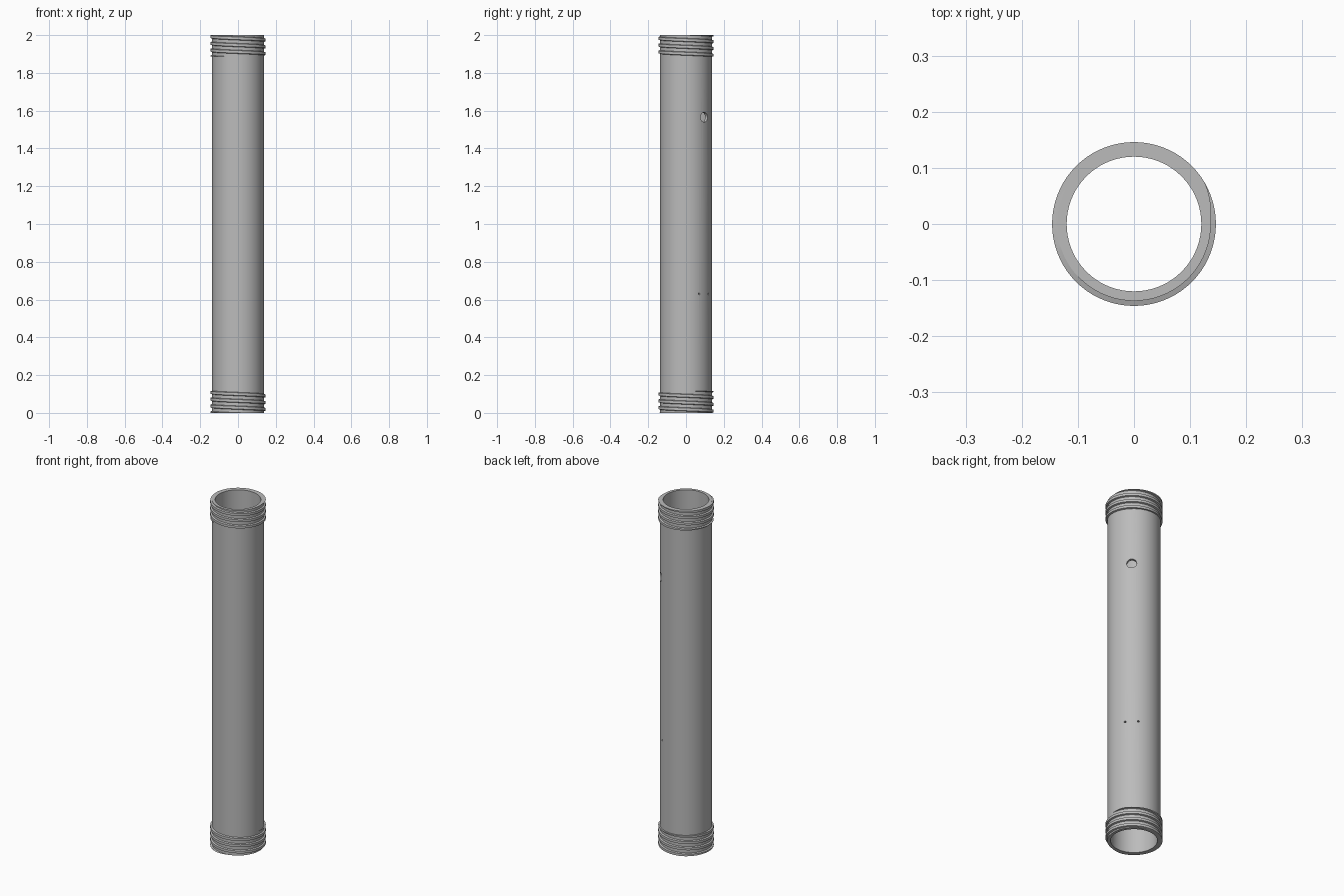
import bpy
import bmesh
from math import cos, sin, radians, pi, tau
from mathutils import Matrix, Vector

if "Cube" in bpy.data.objects:
    bpy.data.objects.remove(bpy.data.objects["Cube"])

SEG = 72
R_IN, R_OUT, R_CREST = 0.12, 0.137, 0.146
HEIGHT, PITCH = 2.0, 0.036

metal = bpy.data.materials.new("grey metal")
metal.use_nodes = True
grey = (0.5, 0.5, 0.5, 1)
metal.diffuse_color = grey
metal.node_tree.nodes["Principled BSDF"].inputs["Base Color"].default_value = grey


def make_object(name, bm):
    bmesh.ops.recalc_face_normals(bm, faces=bm.faces)
    mesh = bpy.data.meshes.new(name)
    bm.to_mesh(mesh)
    bm.free()
    mesh.materials.append(metal)
    obj = bpy.data.objects.new(name, mesh)
    bpy.context.collection.objects.link(obj)
    return obj


def select_only(obj):
    bpy.ops.object.select_all(action='DESELECT')
    obj.select_set(True)
    bpy.context.view_layer.objects.active = obj


# Hollow tube, spun from a rectangular wall section
def make_tube():
    bm = bmesh.new()
    section = [(R_IN, 0), (R_OUT, 0), (R_OUT, HEIGHT), (R_IN, HEIGHT)]
    rings = [[bm.verts.new((r * cos(a), r * sin(a), z)) for r, z in section]
             for a in (tau * i / SEG for i in range(SEG))]
    for i in range(SEG):
        a, b = rings[i], rings[(i + 1) % SEG]
        for k in range(4):
            n = (k + 1) % 4
            bm.faces.new((a[k], b[k], b[n], a[n]))
    return make_object("tube", bm)


# Radial drill holes through one wall only
def drill(obj, degrees, z, radius):
    bm = bmesh.new()
    place = (Matrix.Rotation(radians(degrees), 4, 'Z')
             @ Matrix.Translation((R_OUT, 0, z))
             @ Matrix.Rotation(pi / 2, 4, 'Y'))
    bmesh.ops.create_cone(bm, cap_ends=True, segments=24, radius1=radius,
                          radius2=radius, depth=0.08, matrix=place)
    cutter = make_object("drill_cutter", bm)
    cutter.hide_render = True
    mod = obj.modifiers.new("hole", 'BOOLEAN')
    mod.operation, mod.solver, mod.object = 'DIFFERENCE', 'EXACT', cutter
    select_only(obj)
    bpy.ops.object.modifier_apply(modifier=mod.name)
    bpy.data.objects.remove(cutter)


# Left-handed helical rib, trimmed flat between two heights
def make_thread(name, low, high, start_degrees):
    bm = bmesh.new()
    section = [(R_OUT - 0.0005, -0.01), (R_CREST, -0.007),
               (R_CREST, 0.007), (R_OUT - 0.0005, 0.01)]
    turns = (high - low) / PITCH + 2
    rings = []
    for i in range(int(turns * SEG) + 1):
        t = tau * (i / SEG - 1)
        a = t + radians(start_degrees)
        rings.append([bm.verts.new((r * cos(a), r * sin(a),
                                    high - PITCH * t / tau + dz))
                      for r, dz in section])
    for a, b in zip(rings, rings[1:]):
        for k in range(4):
            n = (k + 1) % 4
            bm.faces.new((a[k], b[k], b[n], a[n]))
    bm.faces.new(rings[0])
    bm.faces.new(rings[-1])
    for z, up in ((low, -1), (high, 1)):
        bmesh.ops.bisect_plane(bm, geom=bm.verts[:] + bm.edges[:] + bm.faces[:],
                               plane_co=Vector((0, 0, z)),
                               plane_no=Vector((0, 0, up)), clear_outer=True)
        rim = [e for e in bm.edges if e.is_boundary]
        bmesh.ops.holes_fill(bm, edges=rim, sides=0)
    return make_object(name, bm)


tube = make_tube()
drill(tube, 45, 1.565, 0.026)
for side in (-1, 1):
    drill(tube, 45 + side * 14.5, 0.63, 0.005)

parts = [tube,
         make_thread("bottom_thread", 0, 0.117, 95),
         make_thread("top_thread", 1.888, HEIGHT, 100)]

for part in parts:
    select_only(part)
    bpy.ops.object.shade_smooth_by_angle(angle=radians(30))
